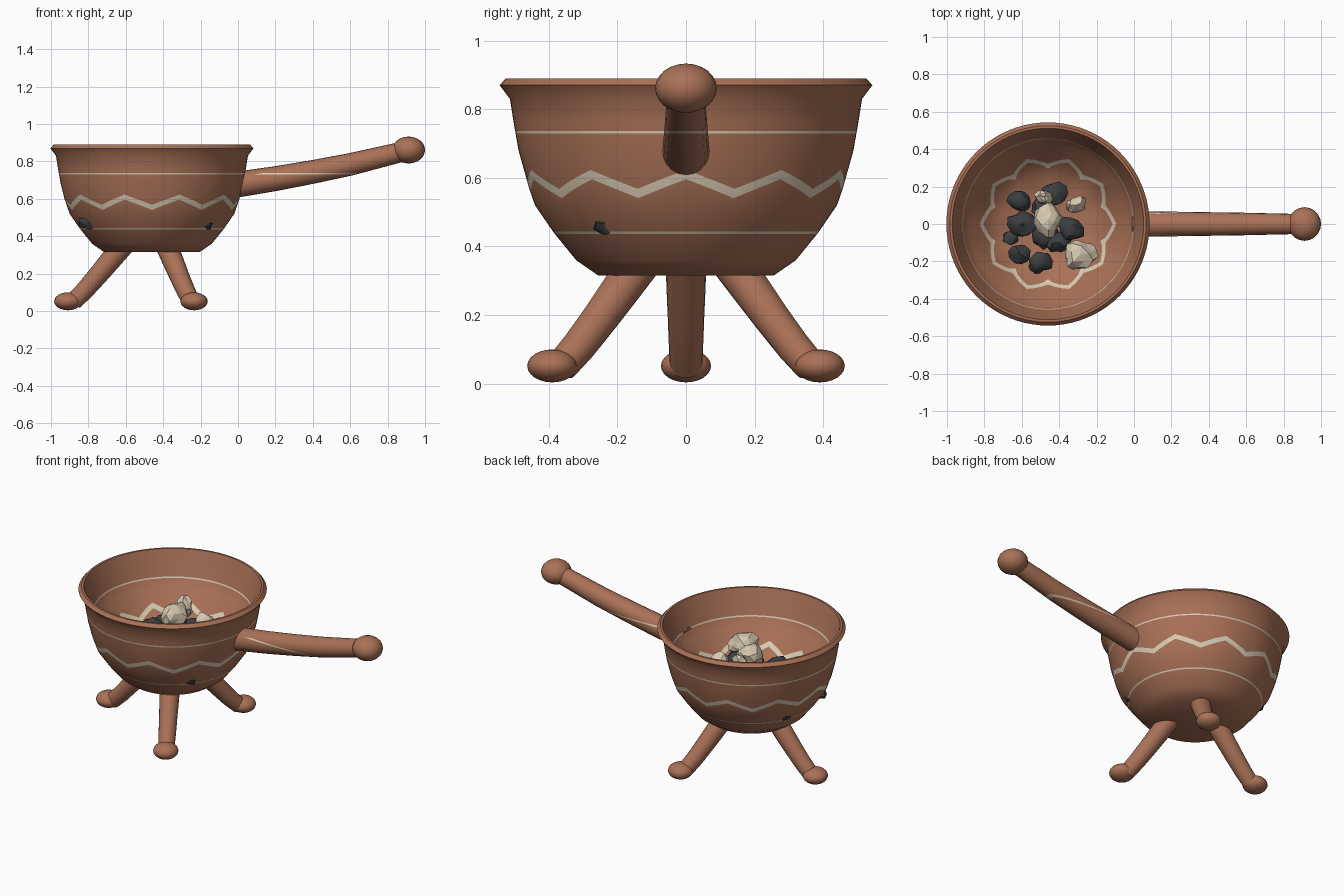
import bpy, bmesh, math, random
from mathutils import Vector

if "Cube" in bpy.data.objects:
    bpy.data.objects.remove(bpy.data.objects["Cube"])

CX = -0.46                      # bowl axis
LINE = (0.729, 0.737)           # painted ring that also crosses the handle


def material(name, rgb):
    m = bpy.data.materials.new(name)
    m.diffuse_color = (*rgb, 1)
    m.use_nodes = True
    m.node_tree.nodes["Principled BSDF"].inputs["Base Color"].default_value = m.diffuse_color
    return m


clay = material("terracotta", (0.40, 0.165, 0.095))
cream = material("cream slip", (0.70, 0.60, 0.45))
coal = material("charcoal", (0.045, 0.048, 0.052))


def finish(bm, name, mats, angle=35):
    bmesh.ops.recalc_face_normals(bm, faces=bm.faces[:])
    me = bpy.data.meshes.new(name)
    bm.to_mesh(me)
    bm.free()
    ob = bpy.data.objects.new(name, me)
    bpy.context.collection.objects.link(ob)
    for m in mats:
        me.materials.append(m)
    bpy.context.view_layer.objects.active = ob
    ob.select_set(True)
    if angle:
        bpy.ops.object.shade_smooth_by_angle(angle=math.radians(angle))
    ob.select_set(False)
    return ob


def interp(profile, z):
    for (r0, z0), (r1, z1) in zip(profile, profile[1:]):
        if z <= z1:
            return r0 + (r1 - r0) * (z - z0) / (z1 - z0)
    return profile[-1][0]


# ---- bowl: rows of height; "lo"/"hi" rows follow the ten-peak zigzag
SEG, PEAKS = 80, 10
outer = [(0.255, 0.315), (0.32, 0.36), (0.385, 0.44), (0.44, 0.52), (0.468, 0.60),
         (0.488, 0.68), (0.502, 0.76), (0.513, 0.83), (0.543, 0.87), (0.525, 0.89)]
inner = [(0.14, 0.49), (0.25, 0.515), (0.31, 0.55), (0.37, 0.63), (0.42, 0.68),
         (0.455, 0.73), (0.48, 0.80), (0.505, 0.87), (0.512, 0.89)]
out_rows = [0.315, 0.36, 0.437, 0.444, 0.52, "lo", "hi", 0.68, *LINE, 0.76, 0.83, 0.87, 0.89]
in_rows = [0.89, 0.87, 0.80, LINE[1], LINE[0], 0.68, "hi", "lo", 0.515, 0.49]
painted = [{0.437, 0.444}, {"lo", "hi"}, set(LINE)]


def row_z(row, i):
    if row not in ("lo", "hi"):
        return row
    t = (i * PEAKS / SEG) % 1.0
    wave = abs(2 * t - 1)       # 1 at peak, 0 in valley
    return 0.541 + 0.055 * wave + (0.027 if row == "hi" else 0)


bm = bmesh.new()
rows = [(outer, r) for r in out_rows] + [(inner, r) for r in in_rows]
rings = []
for prof, row in rows:
    ring = []
    for i in range(SEG):
        a = 2 * math.pi * i / SEG
        z = row_z(row, i)
        r = interp(prof, z)
        ring.append(bm.verts.new((CX + r * math.cos(a), r * math.sin(a), z)))
    rings.append(ring)
for k in range(len(rings) - 1):
    stripe = rows[k][0] is rows[k + 1][0] and {rows[k][1], rows[k + 1][1]} in painted
    for i in range(SEG):
        j = (i + 1) % SEG
        f = bm.faces.new((rings[k][i], rings[k][j], rings[k + 1][j], rings[k + 1][i]))
        f.material_index = int(stripe)
bm.faces.new(rings[0])
bm.faces.new(rings[-1])
finish(bm, "bowl", [clay, cream])


# ---- tapered tube along a path
def tube(path, radii, sides=20):
    bm = bmesh.new()
    pts = [Vector(p) for p in path]
    rings = []
    for k, p in enumerate(pts):
        d = (pts[min(k + 1, len(pts) - 1)] - pts[max(k - 1, 0)]).normalized()
        u = d.cross(Vector((0, 0, 1))).normalized()
        v = u.cross(d)
        rings.append([bm.verts.new(p + radii[k] * (u * math.cos(a) + v * math.sin(a)))
                      for a in (2 * math.pi * i / sides for i in range(sides))])
    for a, b in zip(rings, rings[1:]):
        for i in range(sides):
            j = (i + 1) % sides
            bm.faces.new((a[i], a[j], b[j], b[i]))
    bm.faces.new(rings[0])
    bm.faces.new(rings[-1])
    return bm


def ball(name, loc, size, u=20, v=12):
    bm = bmesh.new()
    bmesh.ops.create_uvsphere(bm, u_segments=u, v_segments=v, radius=1)
    for vert in bm.verts:
        vert.co = Vector([c * s for c, s in zip(vert.co, size)]) + Vector(loc)
    finish(bm, name, [clay])


# ---- handle, with the painted line cut across at ring height
bm = tube([(0.0, 0, 0.677), (0.2, 0, 0.708), (0.4, 0, 0.744), (0.6, 0, 0.784), (0.9, 0, 0.857)],
          [0.069, 0.066, 0.063, 0.06, 0.053])
for z in LINE:
    bmesh.ops.bisect_plane(bm, geom=bm.verts[:] + bm.edges[:] + bm.faces[:],
                           plane_co=(0, 0, z), plane_no=(0, 0, 1))
for f in bm.faces:
    c = f.calc_center_median()
    f.material_index = int(LINE[0] < c.z < LINE[1] and c.x > 0.05)
finish(bm, "handle", [clay, cream])
ball("handle_knob", (0.912, 0, 0.861), (0.088, 0.09, 0.072))

# ---- three splayed legs with rounded feet
for n, deg in enumerate((60, 180, 300)):
    c, s = math.cos(math.radians(deg)), math.sin(math.radians(deg))
    path = [(0.14, 0.37), (0.215, 0.28), (0.29, 0.19), (0.36, 0.11), (0.42, 0.05)]
    bm = tube([(CX + r * c, r * s, z) for r, z in path], [0.06, 0.057, 0.053, 0.05, 0.047])
    finish(bm, f"leg_{n + 1}", [clay])
    ball(f"foot_{n + 1}", (CX + 0.45 * c, 0.45 * s, 0.052), (0.073, 0.073, 0.048))

# ---- coals and ash lumps: jittered icospheres
random.seed(7)


def lump(name, loc, size, mat, turn=0.0):
    bm = bmesh.new()
    bmesh.ops.create_icosphere(bm, subdivisions=2, radius=1)
    ct, st = math.cos(turn), math.sin(turn)
    for v in bm.verts:
        p = v.co * random.uniform(0.78, 1.12)
        x, y, z = (a * b for a, b in zip(p, size))
        v.co = Vector((x * ct - y * st, x * st + y * ct, z)) + Vector(loc)
    finish(bm, name, [mat], 0 if mat is cream else 40)


coals = [(-0.61, 0.12, 0.57, 0.07), (-0.43, 0.16, 0.58, 0.075), (-0.60, 0.0, 0.59, 0.08),
         (-0.34, -0.03, 0.62, 0.075), (-0.40, -0.10, 0.60, 0.065), (-0.66, -0.075, 0.54, 0.045),
         (-0.61, -0.16, 0.55, 0.06), (-0.50, -0.205, 0.57, 0.068), (-0.48, 0.08, 0.60, 0.08),
         (-0.47, -0.06, 0.56, 0.08),
         # pieces breaking through the wall
         (-0.80, -0.19, 0.475, 0.055), (-0.79, 0.155, 0.47, 0.05), (-0.17, -0.235, 0.468, 0.045)]
for n, (x, y, z, r) in enumerate(coals):
    lump(f"coal_{n + 1}", (x, y, z), (r, r * 0.85, r * 0.75), coal, random.uniform(-0.8, 0.8))
ash = [(-0.46, 0.02, 0.70, 0.075, 0.10), (-0.48, 0.145, 0.70, 0.055, 0.04),
       (-0.29, -0.165, 0.66, 0.095, 0.085), (-0.31, 0.10, 0.65, 0.06, 0.045)]
for n, (x, y, z, rx, ry) in enumerate(ash):
    lump(f"ash_lump_{n + 1}", (x, y, z), (rx, ry, 0.07), cream, 0.2 * n - 0.2)
